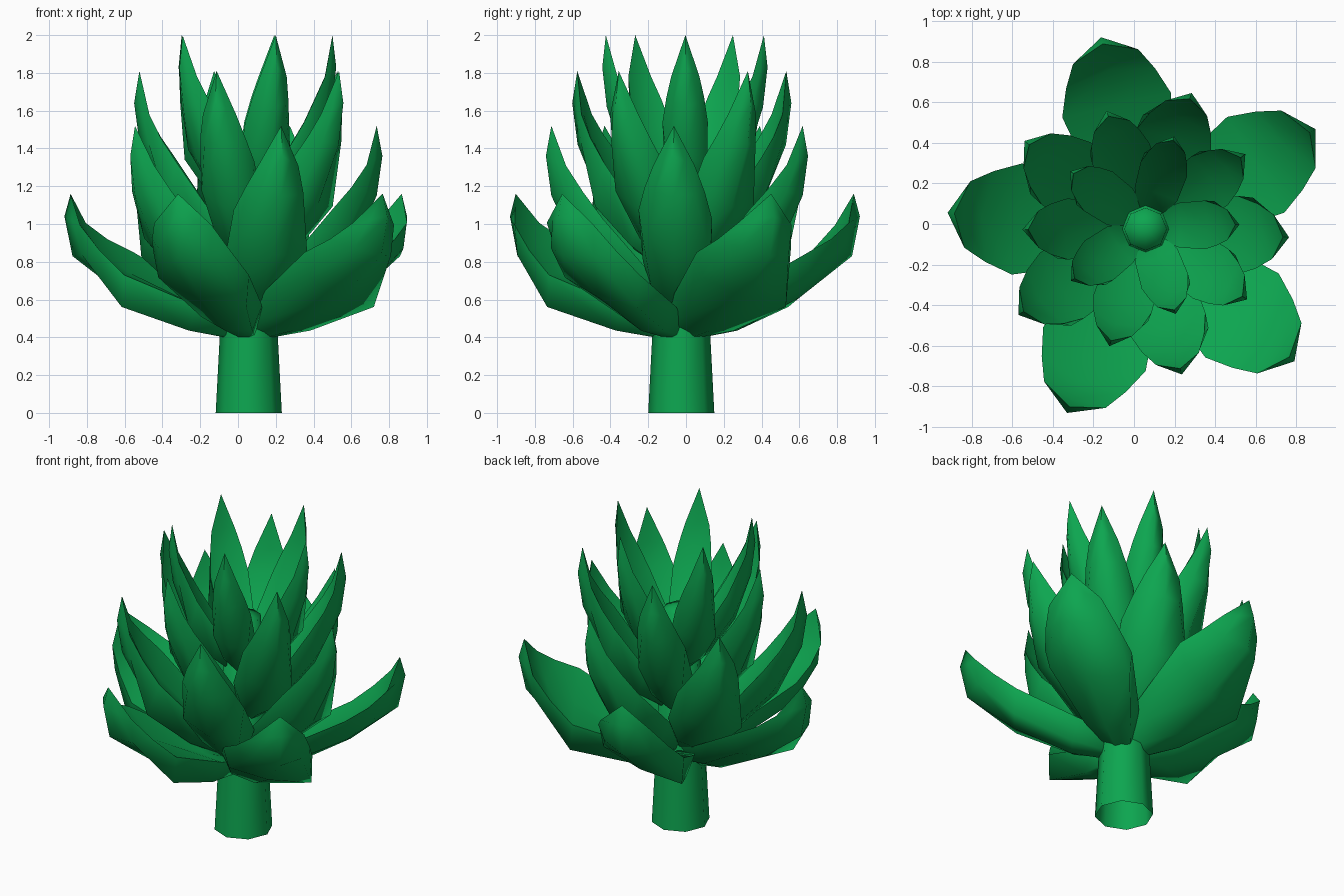
import bpy, bmesh, math
from mathutils import Vector

if "Cube" in bpy.data.objects:
    bpy.data.objects.remove(bpy.data.objects["Cube"])

green = bpy.data.materials.new("leaf green")
green.diffuse_color = (0.004, 0.38, 0.08, 1)
green.use_nodes = True
green.node_tree.nodes["Principled BSDF"].inputs["Base Color"].default_value = green.diffuse_color


def finish(bm, name, angle):
    bmesh.ops.recalc_face_normals(bm, faces=bm.faces)
    for f in bm.faces:
        f.smooth = True
    for e in bm.edges:
        e.smooth = len(e.link_faces) == 2 and e.calc_face_angle(0) < math.radians(angle)
    me = bpy.data.meshes.new(name)
    bm.to_mesh(me)
    bm.free()
    me.materials.append(green)
    ob = bpy.data.objects.new(name, me)
    bpy.context.collection.objects.link(ob)


# Belly points on each side, per section: (share of half width, blend rim to keel)
belly_a = [(-0.6, 0.7), (-0.75, 0.7), (-0.88, 0.7), (-0.65, 0.6), (-0.5, 0.5)]
belly_b = [(0.6, 0.75), (0.8, 0.85), (0.97, 0.95), (0.68, 0.6), (0.5, 0.5)]
roll_share = [0.2, 0.5, 1, 0.5, 0.1]


def leaf(name, centre, angle, keel, rim, widths, tip, roll):
    """Cupped thick leaf, rolled a little about its own length."""
    a = math.radians(angle)
    out = Vector((math.cos(a), math.sin(a), 0))
    side = Vector((-out.y, out.x, 0))
    mid = Vector((centre[0], centre[1], 0))
    up = Vector((0, 0, 1))
    bm = bmesh.new()
    rings = []
    for k, r, w, ba, bb, share in zip(keel, rim, widths, belly_a, belly_b, roll_share):
        k, r = Vector(k), Vector(r)
        ring = []
        for s, t in ((-1, 0), ba, (0, 1), bb, (1, 0), (0, 0.25)):
            p = r.lerp(k, t)
            z = p.y - s * roll * share
            ring.append(bm.verts.new(mid + out * p.x + up * z + side * (s * w)))
        rings.append(ring)
    for lo, hi in zip(rings, rings[1:]):
        for i in range(6):
            j = (i + 1) % 6
            bm.faces.new((lo[i], lo[j], hi[j], hi[i]))
    end = bm.verts.new(mid + out * tip[0] + up * tip[1])
    for i in range(6):
        bm.faces.new((rings[-1][i], rings[-1][(i + 1) % 6], end))
    bm.faces.new(rings[0])
    finish(bm, name, 75)


# Tiers: name, centre, first angle, keel (r, z), rim (r, z), half widths, tip, roll
tiers = [
    ("bottom_leaf", (0.055, -0.033), 30.8,
     [(0.02, 0.38), (0.31, 0.435), (0.65, 0.61), (0.935, 0.83), (0.978, 1.04)],
     [(0.02, 0.50), (0.26, 0.60), (0.635, 0.79), (0.77, 0.89), (0.88, 1.00)],
     [0.08, 0.19, 0.275, 0.225, 0.165], (0.945, 1.16), 0.06),
    ("lower_leaf", (0.035, -0.04), -2,
     [(0.05, 0.46), (0.30, 0.60), (0.55, 0.84), (0.70, 1.15), (0.73, 1.36)],
     [(0.05, 0.58), (0.24, 0.79), (0.47, 1.05), (0.57, 1.18), (0.65, 1.31)],
     [0.08, 0.18, 0.195, 0.16, 0.11], (0.70, 1.52), 0.025),
    ("upper_leaf", (0.06, -0.02), 36.7,
     [(0.05, 0.72), (0.26, 0.86), (0.44, 1.09), (0.58, 1.42), (0.61, 1.64)],
     [(0.05, 0.85), (0.20, 1.06), (0.39, 1.34), (0.47, 1.46), (0.53, 1.58)],
     [0.07, 0.14, 0.15, 0.125, 0.092], (0.582, 1.81), 0.01),
    ("top_leaf", (0.06, -0.007), 0.5,
     [(0.05, 1.00), (0.20, 1.12), (0.34, 1.33), (0.435, 1.62), (0.46, 1.83)],
     [(0.05, 1.14), (0.16, 1.32), (0.29, 1.54), (0.35, 1.67), (0.40, 1.78)],
     [0.06, 0.11, 0.12, 0.10, 0.075], (0.44, 2.0), 0.0),
]
for name, centre, start, keel, rim, widths, tip, roll in tiers:
    for n in range(5):
        leaf(f"{name}_{n + 1}", centre, start + 72 * n, keel, rim, widths, tip, roll)

# Tapering stem that runs up through the leaves, open at the bottom
bm = bmesh.new()
prev = None
for r, z in ((0.175, 0), (0.154, 0.4), (0.105, 1.40)):
    ring = [bm.verts.new((0.057 + r * math.cos(i * math.tau / 8),
                          -0.025 + r * math.sin(i * math.tau / 8), z)) for i in range(8)]
    if prev:
        for i in range(8):
            j = (i + 1) % 8
            bm.faces.new((prev[i], prev[j], ring[j], ring[i]))
    prev = ring
top = bm.verts.new((0.057, -0.02, 1.43))
for i in range(8):
    bm.faces.new((prev[i], prev[(i + 1) % 8], top))
finish(bm, "stem", 80)
